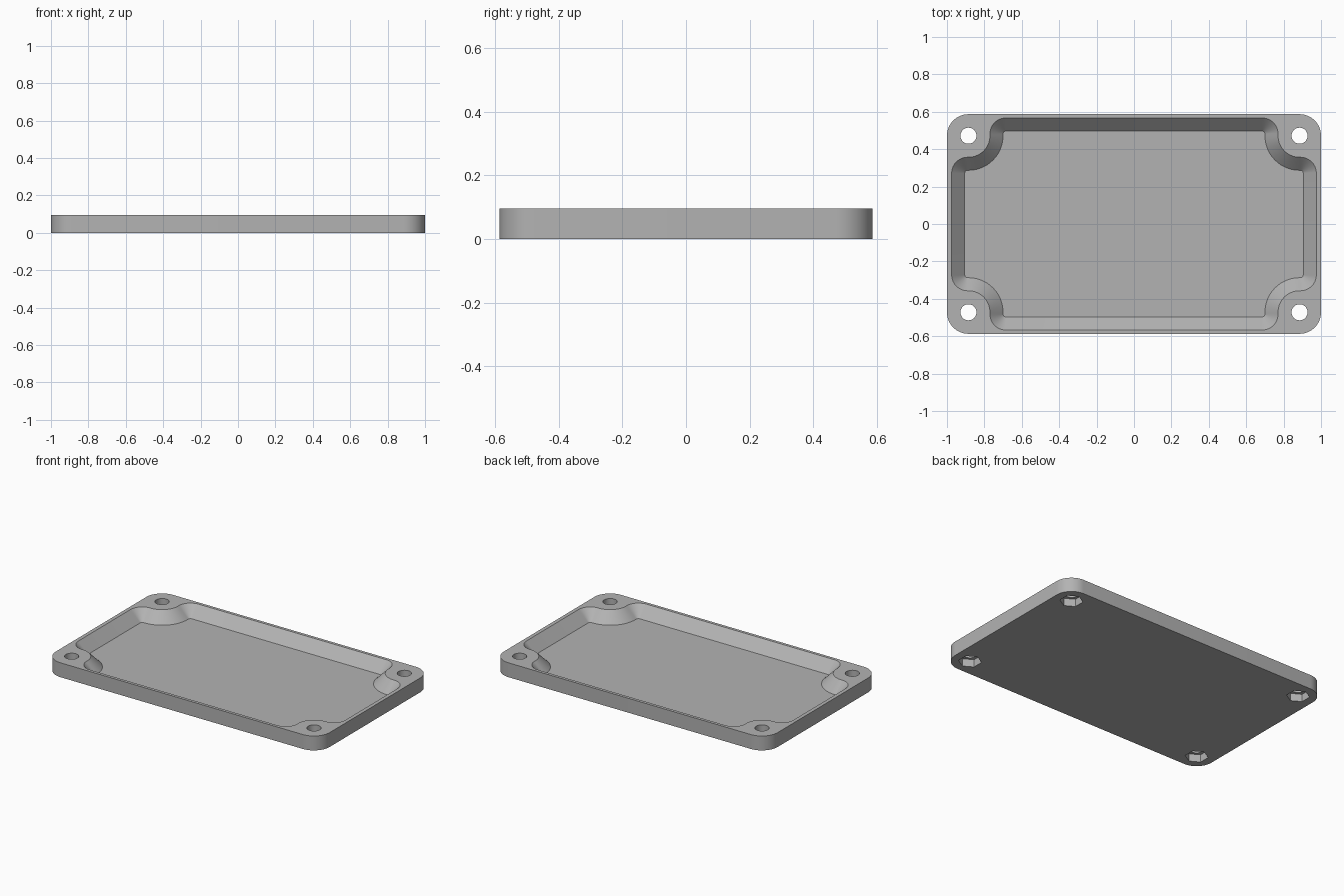
import bpy
import bmesh
from math import radians, cos, sin, pi
from mathutils import Vector

if "Cube" in bpy.data.objects:
    bpy.data.objects.remove(bpy.data.objects["Cube"], do_unlink=True)

HALF_X, HALF_Y, HEIGHT = 1.0, 0.587, 0.095
FLOOR = 0.025
BOSS = 0.115                              # corner and screw boss radius
HOLE_X, HOLE_Y = HALF_X - BOSS, HALF_Y - BOSS
SEGMENTS = 14

grey = bpy.data.materials.new("grey plastic")
grey.use_nodes = True
colour = (0.45, 0.45, 0.45, 1)
grey.diffuse_color = colour
grey.node_tree.nodes["Principled BSDF"].inputs["Base Color"].default_value = colour


def arc(cx, cy, r, start, end):
    angles = [radians(start + (end - start) * i / SEGMENTS) for i in range(SEGMENTS + 1)]
    return [(cx + r * cos(a), cy + r * sin(a)) for a in angles]


def mirrored(quarter):
    """Turn a +x +y corner path into a closed loop with two mirror planes."""
    half = quarter + [(-x, y) for x, y in reversed(quarter)]
    return half + [(-x, -y) for x, y in half]


def ring(cx, cy, r, sides, turn=0):
    return [(cx + r * cos(turn + 2 * pi * i / sides),
             cy + r * sin(turn + 2 * pi * i / sides)) for i in range(sides)]


def loft(name, layers):
    """Solid through matching loops, given as (z, points) from bottom to top."""
    bm = bmesh.new()
    rows = [[bm.verts.new((x, y, z)) for x, y in pts] for z, pts in layers]
    n = len(rows[0])
    for low, high in zip(rows, rows[1:]):
        for i in range(n):
            j = (i + 1) % n
            bm.faces.new((low[i], low[j], high[j], high[i]))
    bm.faces.new(rows[0][::-1])
    bm.faces.new(rows[-1])
    bmesh.ops.recalc_face_normals(bm, faces=bm.faces)
    mesh = bpy.data.meshes.new(name)
    bm.to_mesh(mesh)
    bm.free()
    mesh.materials.append(grey)
    obj = bpy.data.objects.new(name, mesh)
    bpy.context.collection.objects.link(obj)
    return obj


def pocket_outline(inset):
    """Recess loop that bends around the four screw bosses."""
    r = 0.085 - inset
    side = arc(HALF_X - 0.025 - 0.085, HOLE_Y - BOSS - 0.085, r, 0, 90)
    boss = arc(HOLE_X, HOLE_Y, BOSS + inset, 270, 180)
    back = arc(HOLE_X - BOSS - 0.085, HALF_Y - 0.02 - 0.085, r, 0, 90)
    return mirrored(side + boss + back)


# Lid plate with rounded corners
outline = mirrored(arc(HOLE_X, HOLE_Y, BOSS, 0, 90))
lid = loft("lid_plate", [(0, outline), (HEIGHT, outline)])

# Sloped recess, screw holes and hexagonal nut pockets
slope = HEIGHT - FLOOR
cutters = [loft("recess_cutter", [(FLOOR, pocket_outline(slope)),
                                  (HEIGHT, pocket_outline(0)),
                                  (HEIGHT + 0.05, pocket_outline(0))])]
for sx in (-1, 1):
    for sy in (-1, 1):
        x, y = sx * HOLE_X, sy * HOLE_Y
        hole = ring(x, y, 0.043, 32)
        nut = ring(x, y, 0.07, 6, pi / 6)
        cutters.append(loft("hole_cutter", [(-0.1, hole), (0.2, hole)]))
        cutters.append(loft("nut_cutter", [(-0.1, nut), (0.05, nut)]))

bpy.ops.object.select_all(action="DESELECT")
bpy.context.view_layer.objects.active = lid
lid.select_set(True)
for cutter in cutters:
    cutter.hide_render = True
    cut = lid.modifiers.new("cut", "BOOLEAN")
    cut.operation = "DIFFERENCE"
    cut.solver = "EXACT"
    cut.object = cutter
    bpy.ops.object.modifier_apply(modifier=cut.name)
for cutter in cutters:
    bpy.data.objects.remove(cutter, do_unlink=True)

bpy.ops.object.shade_smooth_by_angle(angle=radians(30))
